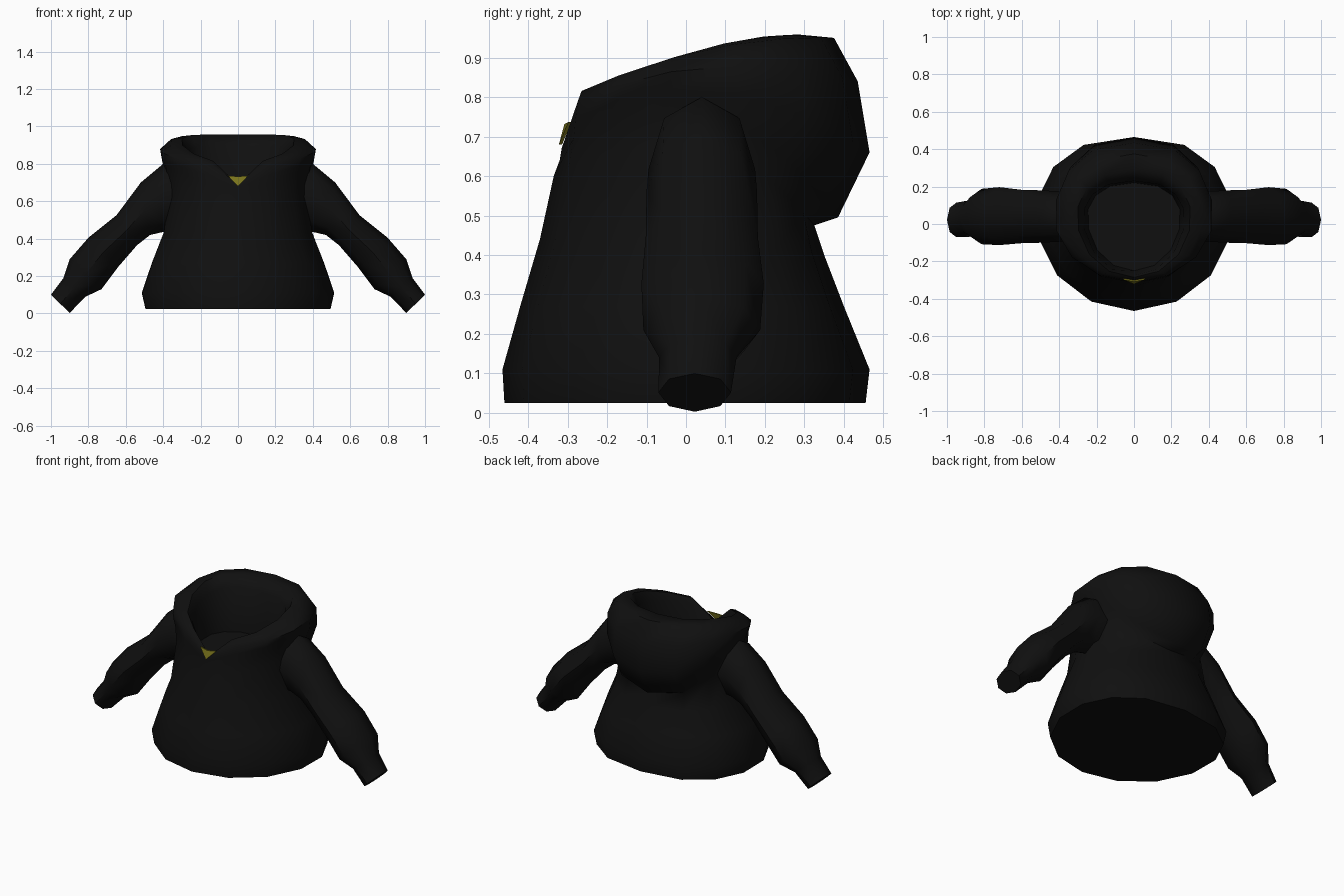
import bpy, math

if "Cube" in bpy.data.objects:
    bpy.data.objects.remove(bpy.data.objects["Cube"])

def material(name, rgb):
    m = bpy.data.materials.new(name)
    m.diffuse_color = (*rgb, 1)
    m.use_nodes = True
    m.node_tree.nodes["Principled BSDF"].inputs["Base Color"].default_value = m.diffuse_color
    return m

black = material("black_cloth", (0.005, 0.005, 0.005))
yellow = material("yellow_cloth", (0.2, 0.18, 0.012))

def make(name, verts, faces, mat, angle=55):
    me = bpy.data.meshes.new(name)
    me.from_pydata(verts, [], faces)
    me.materials.append(mat)
    ob = bpy.data.objects.new(name, me)
    bpy.context.collection.objects.link(ob)
    bpy.ops.object.select_all(action='DESELECT')
    ob.select_set(True)
    bpy.context.view_layer.objects.active = ob
    bpy.ops.object.mode_set(mode='EDIT')
    bpy.ops.mesh.select_all(action='SELECT')
    bpy.ops.mesh.normals_make_consistent(inside=False)
    bpy.ops.object.mode_set(mode='OBJECT')
    bpy.ops.object.shade_smooth_by_angle(angle=math.radians(angle))
    return ob

def loft(name, rings, mat):
    n = len(rings[0])
    verts = [p for r in rings for p in r]
    faces = [(a * n + i, a * n + (i + 1) % n, (a + 1) * n + (i + 1) % n, (a + 1) * n + i)
             for a in range(len(rings) - 1) for i in range(n)]
    faces += [tuple(reversed(range(n))), tuple(range(len(verts) - n, len(verts)))]
    return make(name, verts, faces, mat)

def body_ring(rx, yf, yb, zf, zs, zb, notch):
    """Egg-shaped ring whose height varies from front to side to back."""
    pts, yc = [], 0.04
    for k in range(14):
        t = 2 * math.pi * k / 14
        s, c = math.sin(t), -math.cos(t)
        x = rx * math.copysign(abs(s) ** (0.8 if c > 0 else 1.0), s)
        if abs(s) < 1e-6:
            x = 0
        y = yc + c * ((yb - yc) if c > 0 else (yc - yf))
        z = zs + (zb - zf) / 2 * c + ((zb + zf) / 2 - zs) * c * c
        pts.append((x, y, z - (notch if k == 0 else 0)))
    return pts

# torso rising into the hood, over its rim and down into the opening
# half width, front y, back y, front z, side z, back z, neck notch depth
body = [
    (.505, -.46, .455, .025, .025, .025, 0),
    (.525, -.465, .465, .11, .11, .11, 0),
    (.470, -.42, .40, .27, .27, .27, 0),
    (.405, -.37, .35, .44, .435, .40, 0),
    (.378, -.335, .325, .60, .68, .475, 0),
    (.395, -.32, .385, .67, .77, .495, .03),
    (.412, -.315, .465, .725, .82, .66, .055),
    (.425, -.308, .435, .775, .875, .84, .09),
    (.365, -.298, .375, .80, .918, .95, .11),
    (.305, -.285, .29, .80, .92, .958, .11),
    (.270, -.275, .23, .77, .86, .90, .10),
    (.250, -.25, .22, .62, .62, .62, 0),
]
loft("hooded_torso", [body_ring(*r) for r in body], black)

# sleeves: upper x, z, lower x, z, y centre, y half width
sleeve = [
    (.34, .80, .34, .44, .04, .13),
    (.40, .80, .405, .435, .04, .135),
    (.52, .70, .47, .42, .04, .14),
    (.65, .525, .54, .365, .04, .142),
    (.80, .405, .64, .25, .042, .155),
    (.90, .29, .73, .13, .04, .148),
    (.933, .19, .815, .09, .03, .098),
    (1.0, .10, .90, .003, .022, .092),
]
for side, sx in (("right", 1), ("left", -1)):
    rings = []
    for ux, uz, lx, lz, yc, hw in sleeve:
        ring = []
        for k in range(8):
            c, s = math.cos(k * math.pi / 4), math.sin(k * math.pi / 4)
            ring.append((sx * ((ux + lx) / 2 + c * (ux - lx) / 2), yc + s * hw,
                         (uz + lz) / 2 + c * (uz - lz) / 2))
        rings.append(ring)
    loft(side + "_sleeve", rings, black)

# undershirt patch showing in the neck notch
tri = [(-.055, -.298, .737), (0, -.308, .732), (.055, -.298, .737), (0, -.322, .68)]
verts = tri + [(x, y + .008, z) for x, y, z in tri]
faces = [(0, 3, 1), (1, 3, 2), (4, 5, 7), (5, 6, 7)]
faces += [(i, (i + 1) % 4, (i + 1) % 4 + 4, i + 4) for i in range(4)]
make("undershirt_patch", verts, faces, yellow, 30)
